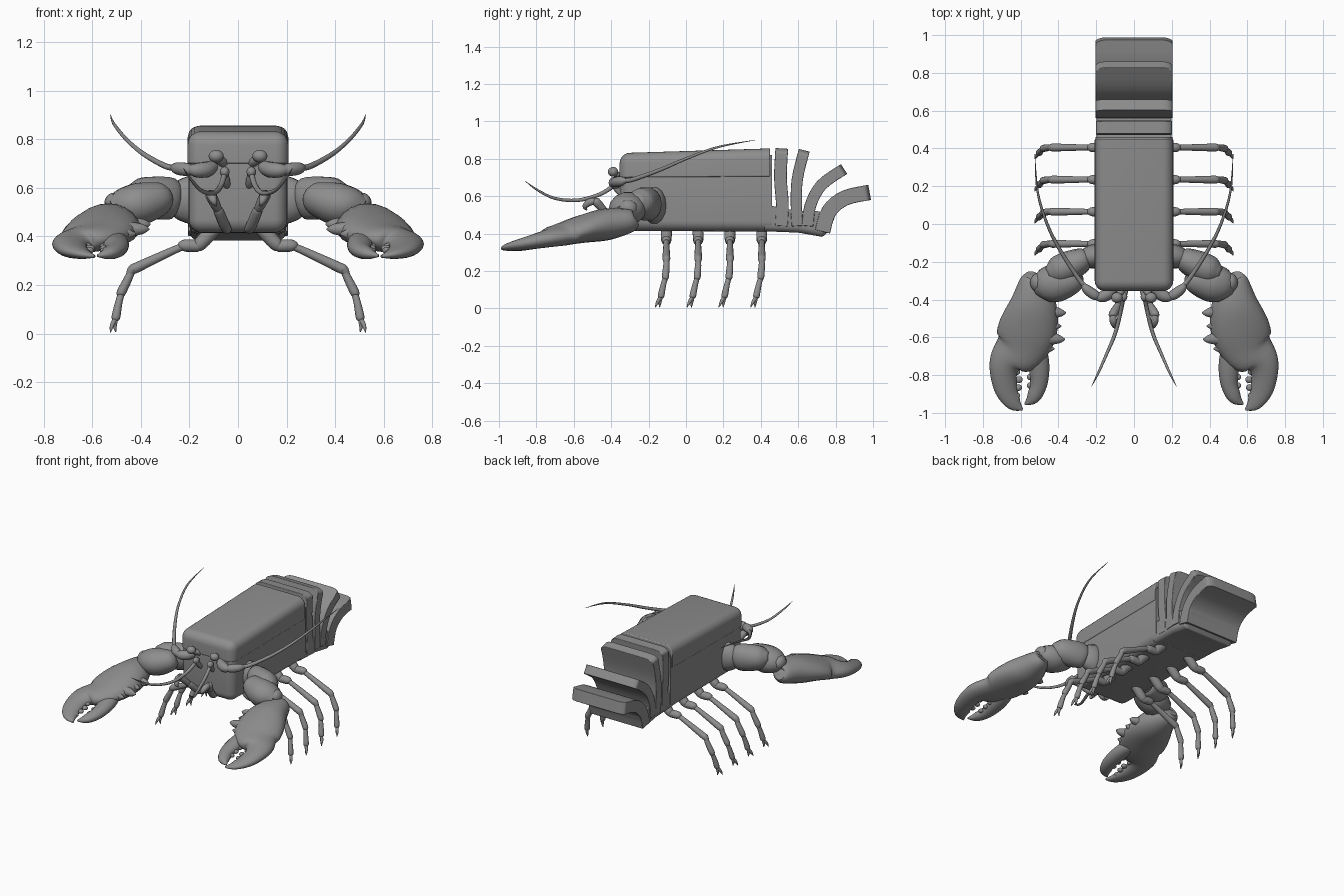
import bpy, bmesh, math
from mathutils import Vector

if "Cube" in bpy.data.objects:
    bpy.data.objects.remove(bpy.data.objects["Cube"], do_unlink=True)

COLOUR = (0.27, 0.27, 0.27, 1)
shell_grey = bpy.data.materials.new("shell grey")
shell_grey.use_nodes = True
shell_grey.diffuse_color = COLOUR
shell_grey.node_tree.nodes["Principled BSDF"].inputs["Base Color"].default_value = COLOUR


def finish(name, bm, mirror=False, angle=50):
    bmesh.ops.recalc_face_normals(bm, faces=bm.faces)
    mesh = bpy.data.meshes.new(name)
    bm.to_mesh(mesh)
    bm.free()
    ob = bpy.data.objects.new(name, mesh)
    bpy.context.collection.objects.link(ob)
    mesh.materials.append(shell_grey)
    bpy.ops.object.select_all(action='DESELECT')
    ob.select_set(True)
    bpy.context.view_layer.objects.active = ob
    bpy.ops.object.shade_smooth_by_angle(angle=math.radians(angle))
    if mirror:
        ob.modifiers.new("Mirror", 'MIRROR').use_bisect_axis[0] = False
    return ob


def spline(p, steps):
    """Catmull-Rom through rows of equal length."""
    out = []
    for i in range(len(p) - 1):
        a, b, c, d = p[max(i - 1, 0)], p[i], p[i + 1], p[min(i + 2, len(p) - 1)]
        for s in range(steps):
            t = s / steps
            out.append([b[k] + t / 2 * (c[k] - a[k] + t * (2 * a[k] - 5 * b[k] + 4 * c[k] - d[k]
                        + t * (3 * (b[k] - c[k]) + d[k] - a[k]))) for k in range(len(b))])
    return out + [list(p[-1])]


def loft(bm, rows, hint=(0, 0, 1), steps=4, sides=14):
    """Sweep an ellipse along rows of x, y, z, half width[, half height]."""
    rows = spline([tuple(r) if len(r) > 4 else (*r, r[3]) for r in rows], steps)
    pts = [Vector(r[:3]) for r in rows]
    rings = []
    for i, r in enumerate(rows):
        t = (pts[min(i + 1, len(pts) - 1)] - pts[max(i - 1, 0)]).normalized()
        side = t.cross(Vector(hint)).normalized()
        up = side.cross(t)
        w, h = max(r[3], .001), max(r[4], .001)
        rings.append([bm.verts.new(pts[i] + side * w * math.cos(a) + up * h * math.sin(a))
                      for a in (math.tau * k / sides for k in range(sides))])
    for a, b in zip(rings, rings[1:]):
        for k in range(sides):
            n = (k + 1) % sides
            bm.faces.new((a[k], a[n], b[n], b[k]))
    bm.faces.new(rings[0][::-1])
    bm.faces.new(rings[-1])


def tube(name, rows, **kw):
    bm = bmesh.new()
    loft(bm, rows, **kw)
    return finish(name, bm, True)


def ball(bm, centre, size):
    made = bmesh.ops.create_uvsphere(bm, u_segments=16, v_segments=10, radius=1)
    bmesh.ops.scale(bm, vec=size, verts=made["verts"])
    bmesh.ops.translate(bm, vec=centre, verts=made["verts"])


def slab(name, profile, half, corner, test, bevel):
    """Extrude a y-z profile across x, round the edges chosen by a test."""
    bm = bmesh.new()
    face = bm.faces.new([bm.verts.new((-half, y, z)) for y, z in profile])
    made = bmesh.ops.extrude_face_region(bm, geom=[face])
    bmesh.ops.translate(bm, vec=(2 * half, 0, 0),
                        verts=[g for g in made["geom"] if isinstance(g, bmesh.types.BMVert)])
    bmesh.ops.bevel(bm, geom=[e for e in bm.edges if test(e)], offset=corner, segments=6,
                    profile=.5, affect='EDGES')
    ob = finish(name, bm)
    if bevel:
        mod = ob.modifiers.new("Soft edge", 'BEVEL')
        mod.width, mod.segments, mod.limit_method = bevel, 3, 'ANGLE'
    return ob


# Body: lower trunk and slightly wider upper shell, both flat at the back
def not_back(e):
    return any(v.co.y < .4 for v in e.verts)


slab("trunk", [(-.35, .415), (.46, .41), (.46, .82), (-.35, .79)], .203, .055, not_back, 0)
slab("back_shell", [(-.355, .7), (.45, .705), (.45, .855), (-.355, .83)], .208, .055,
     lambda e: not_back(e) and any(v.co.z > .75 for v in e.verts), .006)

# Tail: core and four curling plates
slab("tail_core", [(.42, .412), (.6, .405), (.73, .382), (.77, .42), (.8, .5), (.7, .52), (.6, .52), (.42, .555)],
     .198, .035, lambda e: all(v.co.z < .45 for v in e.verts) and abs(e.verts[0].co.x - e.verts[1].co.x) < .1, .008)
plates = [
    ([(.51, .44), (.515, .56), (.505, .7), (.512, .855)], .034, .2),
    ([(.595, .44), (.59, .55), (.595, .69), (.632, .845)], .03, .203),
    ([(.65, .44), (.665, .55), (.725, .66), (.845, .745)], .031, .204),
    ([(.73, .41), (.765, .52), (.85, .59), (.982, .62)], .041, .205),
]
for i, (path, thick, half) in enumerate(plates):
    path = [Vector(p) for p in spline(path, 4)]
    front, back = [], []
    for k, p in enumerate(path):
        t = (path[min(k + 1, len(path) - 1)] - path[max(k - 1, 0)]).normalized()
        n = Vector((-t.y, t.x)) * thick
        front.append(p + n)
        back.append(p - n)
    tips = (front[-1], back[-1])

    def tip_corner(e):
        a, b = e.verts
        return abs(a.co.x - b.co.x) < .01 and all(
            min((v.co.yz - q).length for q in tips) < .001 for v in e.verts)
    slab(f"tail_plate_{i + 1}", front + back[::-1], half, .06, tip_corner, .009)

# Walking legs with forked feet
for i in range(4):
    y = -.105 + .17 * i
    bm = bmesh.new()
    loft(bm, [(.09, y, .44, .03), (.15, y, .375, .029), (.17, y, .36, .024)], hint=(0, 1, 0))
    loft(bm, [(.15, y, .357, .015), (.165, y, .36, .024), (.22, y, .362, .025), (.24, y, .355, .015)], hint=(0, 1, 0))
    loft(bm, [(.22, y, .36, .016), (.26, y, .345, .016), (.41, y, .275, .021), (.435, y, .262, .02),
              (.45, y, .24, .012)], hint=(0, 1, 0))
    loft(bm, [(.435, y, .265, .014), (.45, y, .23, .017), (.48, y - .005, .17, .019), (.485, y - .008, .155, .012)],
         hint=(0, 1, 0))
    loft(bm, [(.478, y - .003, .17, .014), (.49, y - .015, .13, .015), (.502, y - .028, .07, .018),
              (.505, y - .03, .055, .012)], hint=(0, 1, 0))
    for dx, dy in ((.02, -.032), (-.002, -.008)):
        loft(bm, [(.502, y - .028, .065, .01), (.508 + dx / 2, y - .03 + dy / 2, .035, .009),
                  (.505 + dx, y - .028 + dy, .006, .002)], hint=(0, 1, 0))
    finish(f"walking_leg_{i + 1}", bm, True)

# Claw arm: shoulder, upper arm, wrist and hinge
tube("claw_shoulder", [(.17, -.17, .55, .05, .09), (.2, -.17, .55, .065, .1), (.25, -.18, .55, .055, .08),
                       (.28, -.19, .55, .03, .05)])
tube("claw_upper_arm", [(.24, -.18, .55, .04), (.27, -.19, .555, .065, .085), (.35, -.225, .56, .08, .088),
                        (.42, -.25, .57, .07, .07), (.46, -.26, .58, .03, .03)])
tube("claw_wrist", [(.28, -.28, .57, .03, .03), (.31, -.29, .56, .07, .065), (.4, -.31, .535, .1, .088),
                    (.47, -.32, .525, .09, .075), (.52, -.33, .51, .05, .045)])
bm = bmesh.new()
ball(bm, (.51, -.31, .535), (.04, .05, .045))
finish("claw_hinge", bm, True)

# Claw: palm running into the fixed finger, with spikes and teeth
tube("claw_palm", [
    (.54, -.27, .475, .03, .03), (.54, -.29, .47, .065, .06), (.535, -.42, .45, .125, .085),
    (.56, -.55, .425, .155, .075), (.61, -.66, .395, .14, .06), (.672, -.72, .378, .094, .05),
    (.69, -.79, .362, .072, .042), (.675, -.88, .342, .06, .032), (.635, -.95, .327, .04, .02),
    (.59, -.983, .318, .006, .006)], sides=20)
bm = bmesh.new()
for x, y, z in ((.36, -.47, .45), (.385, -.54, .44), (.365, -.61, .43), (.42, -.66, .41)):
    loft(bm, [(.47, y + .01, z, .045, .035), (x + .03, y, z, .022), (x, y, z, .003)])
for k in range(5):
    y = -.74 - .042 * k
    ball(bm, (.615 + .008 * math.sin(k * 2), y, .37 + (y + .74) * .22), (.02, .018, .014))
finish("claw_spikes", bm, True)

# Movable finger
tube("claw_finger", [
    (.52, -.64, .39, .03, .03), (.51, -.675, .385, .05, .04), (.502, -.76, .365, .054, .04),
    (.505, -.85, .345, .045, .034), (.535, -.92, .33, .035, .025), (.578, -.955, .32, .005, .005)])
bm = bmesh.new()
for k in range(4):
    ball(bm, (.55, -.72 - .045 * k, .37 - .01 * k), (.018, .016, .014))
finish("finger_teeth", bm, True)

# Eyes on stalks
bm = bmesh.new()
ball(bm, (.09, -.39, .73), (.031, .028, .026))
loft(bm, [(.055, -.33, .7, .02), (.07, -.36, .71, .019), (.09, -.385, .725, .016)])
finish("eyes", bm, True)

# Long antennae with thick jointed bases
bm = bmesh.new()
loft(bm, [(.1, -.33, .69, .025), (.13, -.365, .675, .032), (.17, -.385, .672, .03), (.2, -.385, .675, .018)])
loft(bm, [(.18, -.385, .672, .018), (.21, -.375, .675, .027), (.25, -.345, .68, .025), (.27, -.32, .685, .012)])
loft(bm, [(.25, -.34, .68, .013), (.3, -.28, .69, .012), (.39, -.14, .74, .01), (.46, 0, .8, .008),
          (.51, .17, .862, .006), (.525, .37, .9, .001)], steps=8, sides=10)
finish("long_antennae", bm, True)

# Short antennae sweeping forwards
bm = bmesh.new()
ball(bm, (.055, -.385, .665), (.02, .025, .022))
loft(bm, [(.045, -.33, .6, .014), (.048, -.36, .625, .016), (.055, -.385, .66, .015)])
loft(bm, [(.055, -.38, .66, .012), (.07, -.46, .61, .011), (.1, -.58, .578, .01), (.15, -.7, .588, .008),
          (.19, -.79, .63, .006), (.225, -.86, .68, .001)], steps=8, sides=10)
finish("short_antennae", bm, True)

# Jointed mouth limbs
bm = bmesh.new()
loft(bm, [(.045, -.32, .43, .02), (.055, -.36, .445, .022), (.08, -.42, .505, .021), (.085, -.43, .515, .013)])
loft(bm, [(.08, -.42, .505, .014), (.09, -.44, .525, .02), (.112, -.48, .57, .023), (.115, -.49, .58, .012)])
loft(bm, [(.11, -.47, .57, .014), (.11, -.51, .57, .02), (.1, -.54, .545, .014), (.09, -.53, .525, .003)],
     hint=(1, 0, 0))
finish("mouth_limbs", bm, True)
